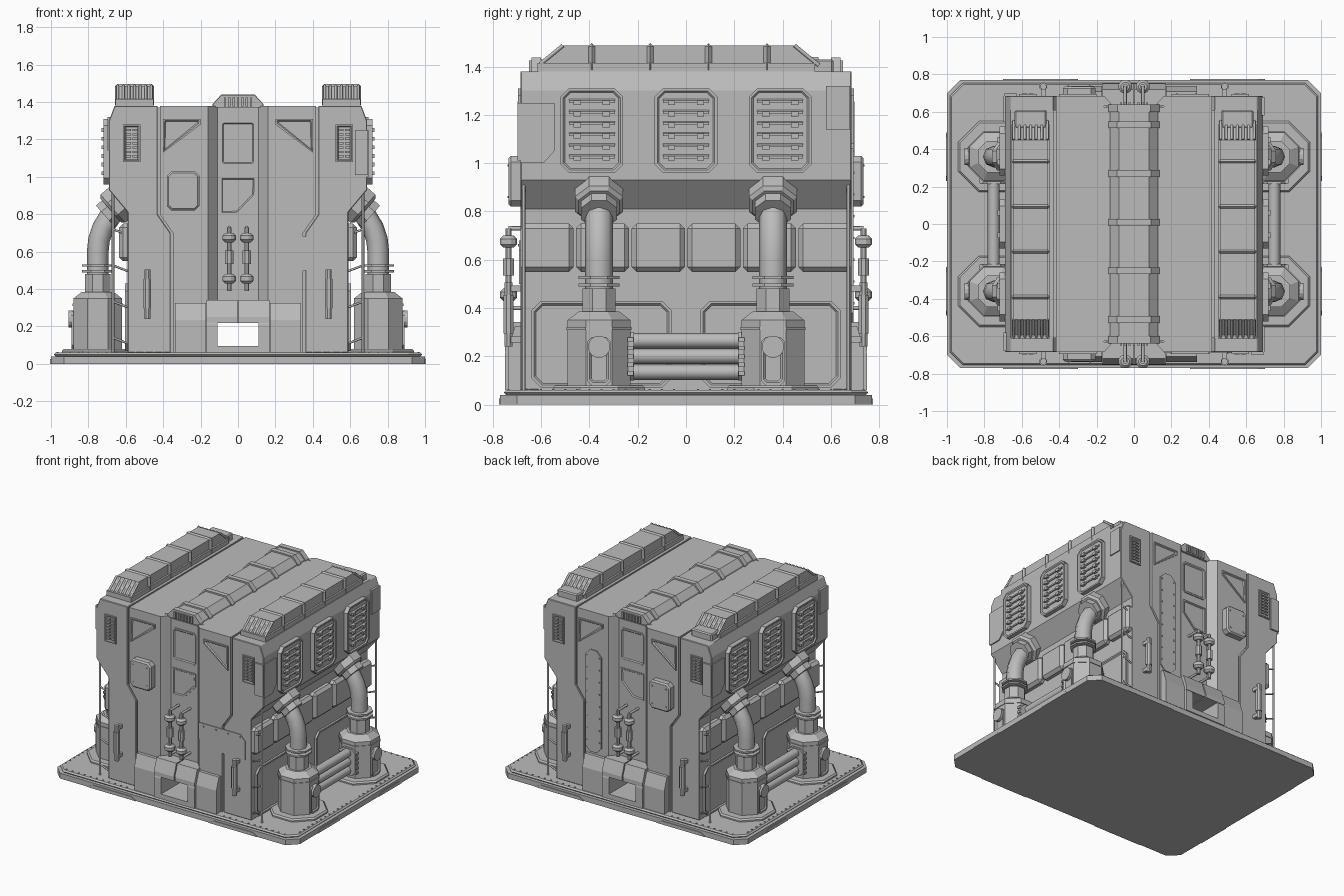
import bpy, bmesh, math
from mathutils import Vector

if "Cube" in bpy.data.objects:
    bpy.data.objects.remove(bpy.data.objects["Cube"], do_unlink=True)

SHADE = 0.5
grey = bpy.data.materials.new("plain_grey")
grey.use_nodes = True
grey.diffuse_color = (SHADE, SHADE, SHADE, 1)
grey.node_tree.nodes["Principled BSDF"].inputs["Base Color"].default_value = grey.diffuse_color

# Main dimensions shared by the parts
DECK, ROOF, FRONT, EAVE, WALL, SEAM = 0.06, 1.38, 0.685, 0.69, 0.59, 0.43
TUNNEL_SIDE, TUNNEL_TOP, RECESS_SIDE, RECESS_BACK = 0.11, 0.22, 0.16, 0.63
TOWER_X, TOWER_Y = 0.75, 0.36
UP = Vector((0, 0, 1))


def spread(first, last, count):
    return [first + (last - first) * i / (count - 1) for i in range(count)]


def finish(name, mesh, mirror, bevel=0):
    mesh.materials.clear()
    mesh.materials.append(grey)
    part = bpy.data.objects.new(name, mesh)
    bpy.context.scene.collection.objects.link(part)
    if bevel:
        chamfer = part.modifiers.new("chamfer", "BEVEL")
        chamfer.width, chamfer.segments, chamfer.angle_limit = bevel, 1, 1
    if mirror:
        copy = part.modifiers.new("mirror", "MIRROR")
        copy.use_axis = ("X" in mirror, "Y" in mirror, False)
        copy.use_mirror_merge = False
    return part


def finish_bmesh(name, bm, mirror, bevel=0):
    bmesh.ops.recalc_face_normals(bm, faces=bm.faces)
    mesh = bpy.data.meshes.new(name)
    bm.to_mesh(mesh)
    bm.free()
    return finish(name, mesh, mirror, bevel)


def prism(name, outline, axis, start, end, mirror="XY", bevel=0, sunk=False):
    """Extrude an outline along an axis; the end face may carry a sunken panel."""
    place = {"x": lambda u, v, t: (t, u, v), "y": lambda u, v, t: (u, t, v),
             "z": lambda u, v, t: (u, v, t)}[axis]
    bm = bmesh.new()
    near = [bm.verts.new(place(u, v, start)) for u, v in outline]
    far = [bm.verts.new(place(u, v, end)) for u, v in outline]
    bm.faces.new(near)
    cap = bm.faces.new(far)
    for i in range(len(outline)):
        bm.faces.new((near[i - 1], near[i], far[i], far[i - 1]))
    bmesh.ops.recalc_face_normals(bm, faces=bm.faces)
    if sunk:
        rim, depth = 0.012, 0.008
        bmesh.ops.inset_individual(bm, faces=[cap], thickness=rim, depth=0)
        bmesh.ops.inset_individual(bm, faces=[cap], thickness=depth, depth=-depth)
    return finish_bmesh(name, bm, mirror, bevel)


def rect(u, v, width, height, cut=0):
    """Rectangle around a centre, with optional cut corners."""
    w, h = width / 2, height / 2
    if not cut:
        return [(u - w, v - h), (u + w, v - h), (u + w, v + h), (u - w, v + h)]
    quarter = [(w, h - cut), (w - cut, h)]
    turned = [(-a, b) for a, b in reversed(quarter)]
    half = quarter + turned
    return [(u + a, v + b) for a, b in half] + [(u - a, v - b) for a, b in half]


def box(name, centre, size, mirror="XY", bevel=0):
    x, y, z = centre
    return prism(name, rect(x, y, size[0], size[1]), "z", z - size[2] / 2, z + size[2] / 2, mirror, bevel)


def drum(name, foot, radius, length, direction=UP, tip=None, sides=8, bevel=0):
    """Round or conical part with flat sides turned to the axes."""
    bm = bmesh.new()
    grow = 1 / math.cos(math.pi / sides)
    bmesh.ops.create_cone(bm, cap_ends=True, segments=sides, radius1=radius * grow,
                          radius2=(tip or radius) * grow, depth=length)
    bmesh.ops.translate(bm, verts=bm.verts, vec=UP * length / 2)
    spin = UP.rotation_difference(Vector(direction)).to_matrix()
    half_step = Vector((math.cos(math.pi / sides), math.sin(math.pi / sides), 0))
    turn = Vector((1, 0, 0)).rotation_difference(half_step).to_matrix()
    bmesh.ops.transform(bm, matrix=(spin @ turn).to_4x4(), verts=bm.verts)
    bmesh.ops.translate(bm, verts=bm.verts, vec=foot)
    return finish_bmesh(name, bm, "XY", bevel)


def tube(name, path, radius, mirror="XY"):
    curve = bpy.data.curves.new(name, "CURVE")
    curve.dimensions, curve.bevel_depth = "3D", radius
    curve.bevel_resolution, curve.use_fill_caps = 2, True
    line = curve.splines.new("POLY")
    line.points.add(len(path) - 1)
    for point, position in zip(line.points, path):
        point.co = (*position, 1)
    carrier = bpy.data.objects.new(name + "_path", curve)
    mesh = bpy.data.meshes.new_from_object(carrier)
    bpy.data.objects.remove(carrier)
    return finish(name, mesh, mirror)


def rivets(name, places, mirror):
    bm = bmesh.new()
    for place in places:
        stud = bmesh.ops.create_cube(bm, size=0.009)["verts"]
        bmesh.ops.translate(bm, verts=stud, vec=place)
    return finish_bmesh(name, bm, mirror)


def face_panel(name, outline, mirror="XY", height=0.01, surface=FRONT, sunk=True, bevel=0):
    """Raised panel on the back face, mirrored to the front when asked."""
    return prism(name, outline, "y", surface - height, surface + height, mirror, bevel, sunk)


# Ground plate with stepped rim, edge plates and rivets
prism("ground_plate", rect(0, 0, 2, 1.54, 0.07), "z", 0, 0.04, "")
prism("ground_plate_top", rect(0, 0, 1.97, 1.51, 0.07), "z", 0.04, DECK, "", 0.01)
trapezoid = [(-1, 0), (1, 0), (0.8, 1), (-0.8, 1)]
prism("front_edge_plate", [(0.5 + u * 0.2, v * 0.025) for u, v in trapezoid], "y", 0.76, 0.775)
prism("side_edge_plate", [(TOWER_Y + u * 0.13, v * 0.025) for u, v in trapezoid], "x", 0.99, 1.004)
rivets("front_plate_rivets", [(x, 0.735, DECK) for x in spread(0.4, 0.9, 11)], "XY")
rivets("side_plate_rivets", [(0.965, y, DECK) for y in spread(0.05, 0.65, 13)], "XY")

# Main body: core around a tunnel, then front and back slabs split by a stepped seam
side_edge = [(WALL, DECK), (WALL, 0.81), (EAVE, 0.93), (EAVE, 1.3), (0.66, ROOF)]
core_top = ROOF - 0.02
prism("body_core", side_edge + [(TUNNEL_SIDE, core_top), (TUNNEL_SIDE, DECK)], "y", -0.61, 0.61, "X")
prism("tunnel_ceiling", rect(0, 0, 0.3, RECESS_BACK * 2), "z", TUNNEL_TOP, core_top, "")
prism("tunnel_floor", rect(0, 0, 0.24, 1.5), "z", DECK, 0.095, "")
seam = [(SEAM, ROOF), (SEAM, 0.8), (TOWER_Y, 0.7), (TOWER_Y, DECK)]
prism("outer_slab", side_edge + seam, "y", 0.6, FRONT, bevel=0.004)
inner_edge = [(x - 0.012, z) for x, z in seam]
prism("inner_slab", inner_edge + [(RECESS_SIDE, DECK), (RECESS_SIDE, ROOF)], "y", 0.6, FRONT)
recess = [(RECESS_SIDE, FRONT), (TUNNEL_SIDE, RECESS_BACK), (RECESS_SIDE, RECESS_BACK)]
prism("recess_slope", recess, "z", TUNNEL_TOP, ROOF)
middle = SEAM - 0.012
prism("roof_middle", rect(0, 0, middle * 2, 1.25), "z", core_top, ROOF, "")
prism("roof_side", rect((SEAM + 0.66) / 2, 0, 0.66 - SEAM, 1.22), "z", core_top, ROOF, "X")

# Side wall: belt of boxes and sunken lower panels
belt_width = 0.23
for y in spread(-2.5 * belt_width, 2.5 * belt_width, 6):
    prism("belt_box", rect(y, 0.65, belt_width - 0.01, 0.2), "x", WALL - 0.02, 0.635, "X", 0.02)
prism("lower_wall_panel", rect(0.35, 0.25, 0.58, 0.36, 0.04), "x", WALL, WALL + 0.015, sunk=True)

# Side vents with louvres
for y in (-0.39, 0, 0.39):
    prism("side_vent", rect(y, 1.135, 0.26, 0.35, 0.035), "x", EAVE - 0.02, EAVE + 0.03, "X", sunk=True)
    for z in spread(1.02, 1.25, 6):
        slat = [(EAVE, z), (EAVE + 0.03, z), (EAVE + 0.03, z + 0.01), (EAVE, z + 0.03)]
        prism("vent_louvre", slat, "y", y - 0.095, y + 0.095, "X")
        for side in (-0.06, 0.06):
            box("louvre_clip", (EAVE + 0.03, y + side, z), (0.02, 0.03, 0.02), "X")

# Corner plates, repeated with a half turn
for turn in (1, -1):
    skin = turn * (EAVE + 0.008)
    corner = [(-FRONT, 1.25), (-FRONT, 1), (-0.59, 1), (-0.545, 1.05), (-0.545, 1.25)]
    prism("corner_plate", [(turn * y, z) for y, z in corner], "x", turn * 0.68, skin, "")
    prism("corner_plate_front", rect(turn * 0.66, 1.13, 0.07, 0.24), "y", -turn * 0.68, -skin, "")
    prism("upper_plate", rect(turn * 0.63, 1.23, 0.1, 0.18), "x", turn * 0.68, skin, "")

# Side roof ducts: sloped ends, bands and end bars
duct_x, duct_top = 0.553, 1.487
ends = ((-0.61, -0.51), (0.55, 0.45))
(low_front, top_front), (low_back, top_back) = ends
slope = [(low_front, 1.4), (top_front, duct_top), (top_back, duct_top), (low_back, 1.4)]
prism("side_duct", slope, "x", duct_x - 0.09, duct_x + 0.09, "X")
box("side_duct_base", (duct_x, -0.04, 1.39), (0.205, 1.15, 0.05), "X")
box("side_duct_outlet", (duct_x, 0.56, 1.4), (0.17, 0.1, 0.06), "X", 0.008)
for y in spread(-0.39, 0.335, 4):
    box("side_duct_band", (duct_x, y, 1.435), (0.21, 0.028, 0.124), "X", 0.018)
for low, top in ends:
    for x in spread(duct_x - 0.09, duct_x + 0.09, 7):
        tube("duct_bar", [(x, low, 1.405), (x, top, duct_top)], 0.008, "X")


def hood(grow):
    """Centre duct cross-section, thickened by grow."""
    right = [(0.13 + grow, ROOF - 0.01), (0.125 + grow, 1.39), (0.08 + grow, 1.43 + grow)]
    return right + [(-x, z) for x, z in reversed(right)]


# Centre roof duct with bands and end grilles
prism("centre_duct", hood(0), "y", -RECESS_BACK, RECESS_BACK, "")
for y in spread(-0.51, 0.53, 5):
    prism("centre_duct_band", hood(0.01), "y", y - 0.018, y + 0.018, "")
prism("centre_duct_end", hood(0.008), "y", 0.6, 0.64, "Y")
for x in spread(-0.07, 0.07, 7):
    box("centre_duct_slat", (x, 0.64, 1.4), (0.012, 0.02, 0.05), "Y")

# Front and back panels
face_panel("triangle_panel", [(0.2, 1.31), (0.4, 1.31), (0.4, 1.13), (0.2, 1.28)])
face_panel("recess_panel_upper", rect(0, ROOF - 0.2, 0.19, 0.24, 0.015), "Y", 0.007, RECESS_BACK)
lower = [(-0.095, 0.8), (0, 0.8), (0.095, 0.9), (0.095, 1), (-0.095, 1)]
face_panel("recess_panel_lower", lower, "Y", 0.007, RECESS_BACK)
face_panel("hatch_box", rect(-0.293, 0.925, 0.175, 0.21, 0.025), "Y", 0.05, sunk=False, bevel=0.01)
rivets("hatch_bolts", [(x, FRONT + 0.05, z) for x in (-0.35, -0.235) for z in (0.86, 0.99)], "Y")
face_panel("small_grille", rect(0.568, 1.18, 0.092, 0.2))
for z in spread(1.11, 1.25, 7):
    for x in (0.55, 0.586):
        box("grille_slat", (x, FRONT + 0.005, z), (0.028, 0.015, 0.012))
riveted = [(0.16, 0.56), (0.2, 0.5), (0.54, 0.5), (0.54, 0.64), (0.5, 0.68), (0.16, 0.68)]
face_panel("riveted_plate", riveted, "", 0.006, -FRONT, sunk=False)
rivets("plate_studs", [(x, -FRONT - 0.006, 0.66) for x in spread(0.2, 0.5, 4)], "")
strip_x = 0.28
face_panel("bolted_strip", rect(strip_x, 0.72, 0.13, 0.76, 0.04), "", 0.008, sunk=False)
for side in (-0.05, 0.05):
    rivets("strip_bolts", [(strip_x + side, FRONT + 0.008, z) for z in spread(0.42, 1.05, 8)], "")


def housing(name, start, end, bottom, front, top):
    """Tunnel housing block with a sloped upper front edge."""
    outline = [(0.6, bottom), (front, bottom), (front, top - 0.09), (front - 0.03, top), (0.6, top)]
    return prism(name, outline, "x", start, end)


# Tunnel housing at both ends
housing("housing_side", 0.172, 0.338, DECK, 0.738, 0.325)
housing("housing_hood", 0.004, 0.168, TUNNEL_TOP, 0.75, 0.342)
housing("housing_leg", TUNNEL_SIDE, 0.168, DECK, 0.75, 0.3)

# Hydraulic cylinders and grab handles
rig_x, rig_y = 0.047, 0.735
drum("hydraulic_rod", (rig_x, rig_y, 0.39), 0.013, 0.34)
drum("hydraulic_barrel", (rig_x, rig_y, 0.535), 0.022, 0.07)
for z in (0.43, 0.65):
    drum("hydraulic_joint", (rig_x, rig_y, z), 0.036, 0.05, sides=12, bevel=0.014)
for z in (0.4, 0.73):
    tube("hydraulic_link", [(rig_x, rig_y, z), (rig_x, 0.62, z)], 0.009)
handle_x = 0.485
drum("handle_rod", (handle_x, rig_y, 0.24), 0.016, 0.265)
drum("handle_grip", (handle_x, rig_y, 0.295), 0.021, 0.16)
for z in (0.27, 0.48):
    box("handle_bracket", (handle_x, 0.71, z), (0.025, 0.05, 0.025))

# Corner poles with rungs
pole_x, pole_y = 0.668, 0.672
tube("corner_pole", [(pole_x, pole_y, DECK), (pole_x, pole_y, 0.93)], 0.007)
for z in spread(0.14, 0.72, 4):
    tube("pole_rung", [(pole_x, pole_y, z), (WALL, pole_y, z - 0.03)], 0.006)

# Pipe towers
drum("tower_foot", (TOWER_X, TOWER_Y, 0.05), 0.19, 0.03, bevel=0.01)
drum("tower", (TOWER_X, TOWER_Y, DECK), 0.13, 0.29)
drum("tower_cap", (TOWER_X, TOWER_Y, 0.35), 0.13, 0.035, tip=0.085)
drum("tower_rim", (TOWER_X, TOWER_Y, 0.31), 0.135, 0.012)
tower_face = TOWER_X + 0.12
prism("tower_door", rect(TOWER_Y, 0.18, 0.1, 0.2, 0.02), "x", tower_face, tower_face + 0.02, sunk=True)
drum("tower_port", (tower_face, TOWER_Y, 0.24), 0.045, 0.035, (1, 0, 0), sides=12)

# Risers bending into sockets under the eaves
drum("riser_collar", (TOWER_X, TOWER_Y, 0.38), 0.068, 0.1)
for z in (0.49, 0.52):
    drum("riser_flange", (TOWER_X, TOWER_Y, z), 0.085, 0.012)
bend = 0.3
arc = [(TOWER_X - bend + bend * math.cos(a), TOWER_Y, 0.6 + bend * math.sin(a)) for a in spread(0, 1.1, 6)]
tube("riser_pipe", [(TOWER_X, TOWER_Y, 0.4)] + arc, 0.058)
socket_way = Vector((-0.75, 0, 0.66)).normalized()
drum("elbow_ring", (0.71, TOWER_Y, 0.79), 0.075, 0.05, socket_way)
drum("elbow_socket", (0.68, TOWER_Y, 0.82), 0.1, 0.1, socket_way, bevel=0.015)

# Pipes joining the towers
for z in spread(0.135, 0.265, 3):
    tube("link_pipe", [(TOWER_X, -0.26, z), (TOWER_X, 0.26, z)], 0.032, "X")
prism("link_flange", rect(TOWER_X, 0.2, 0.13, 0.2, 0.03), "y", 0.215, 0.25)
for z in spread(0.13, 0.27, 5):
    box("flange_rib", (TOWER_X, 0.23, z), (0.15, 0.025, 0.017))
